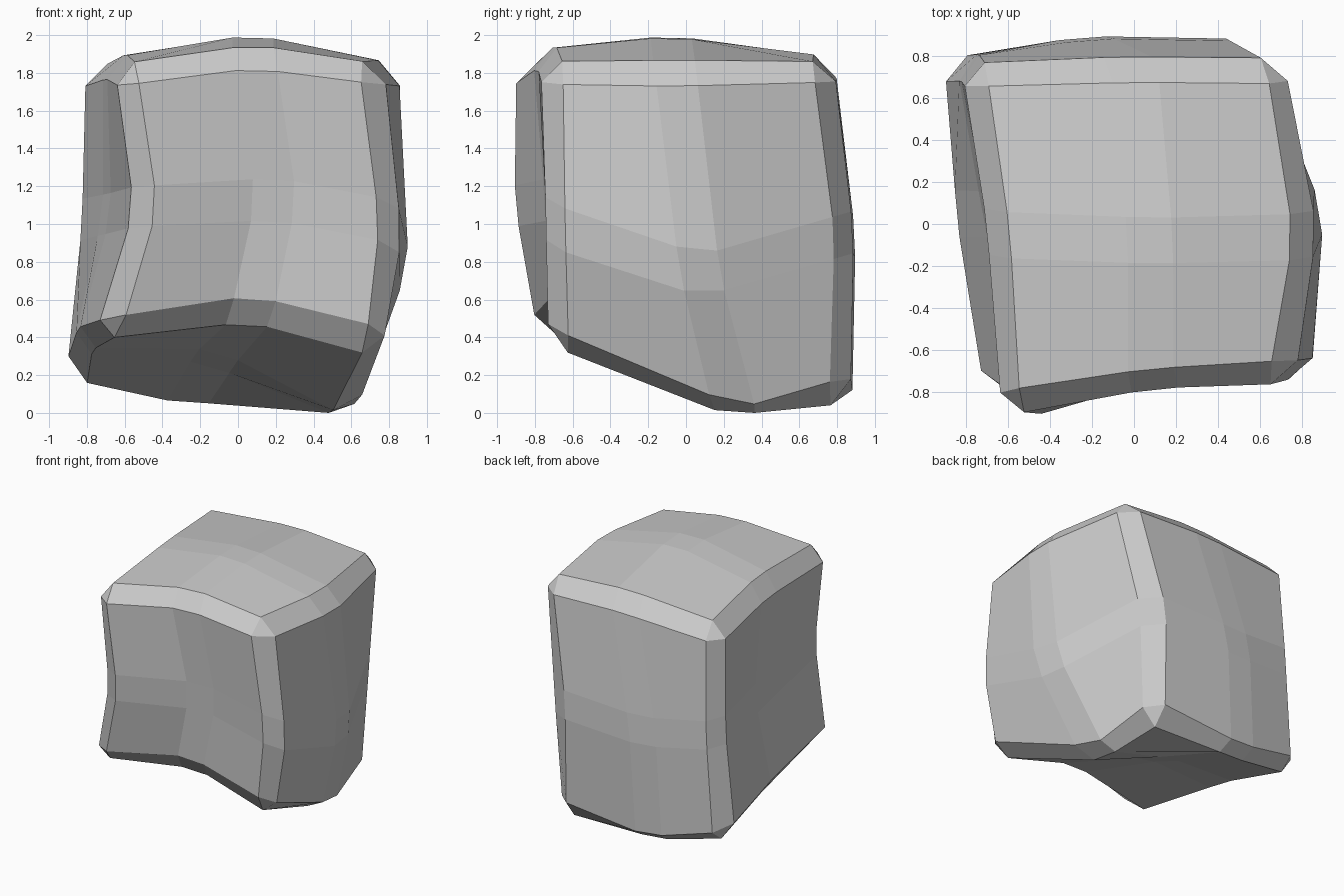
import bpy, bmesh
from mathutils import Vector

if "Cube" in bpy.data.objects:
    bpy.data.objects.remove(bpy.data.objects["Cube"])

# Warped control cage: three levels, rows front to back, columns left to right
CAGE = {
    1: [[(-.65, -.91, 1.87), (.08, -.80, 1.965), (.75, -.76, 1.88)],
        [(-.70, -.05, 1.91), (.08, -.08, 2.05), (.87, -.06, 1.87)],
        [(-.82, .765, 1.865), (.00, .785, 1.915), (.74, .78, 1.89)]],
    0: [[(-.53, -.945, 1.12), (.20, -.71, 1.165), (.86, -.75, 1.035)],
        [(-.69, .05, 1.08), None, (.91, .08, .75)],
        [(-.85, .79, 1.05), (-.24, .90, .96), (.55, .885, .99)]],
    -1: [[(-.745, -.79, .42), (.07, -.71, .54), (.785, -.73, .365)],
         [(-.88, .05, .375), (-.12, .10, .335), (.58, .28, -.05)],
         [(-.91, .79, .19), (-.29, .88, .03), (.55, .87, .11)]],
}

# Rock block: cube split once in each direction
bm = bmesh.new()
bmesh.ops.create_cube(bm, size=2)
bmesh.ops.subdivide_edges(bm, edges=bm.edges[:], cuts=1, use_grid_fill=True)
for v in bm.verts:
    i, j, k = (round(c) for c in v.co)
    v.co = Vector(CAGE[k][j + 1][i + 1])

# Chamfer every edge, giving the worn corners and the bands across each face
bmesh.ops.bevel(bm, geom=bm.edges[:], offset=.11, offset_type='OFFSET',
                segments=1, profile=.5, affect='EDGES', clamp_overlap=True)
bmesh.ops.recalc_face_normals(bm, faces=bm.faces[:])

# Stand it on the ground
low = min(v.co.z for v in bm.verts)
bmesh.ops.translate(bm, verts=bm.verts[:], vec=(0, 0, -low))

mesh = bpy.data.meshes.new("rock_block")
bm.to_mesh(mesh)
bm.free()
rock = bpy.data.objects.new("rock_block", mesh)
bpy.context.collection.objects.link(rock)
